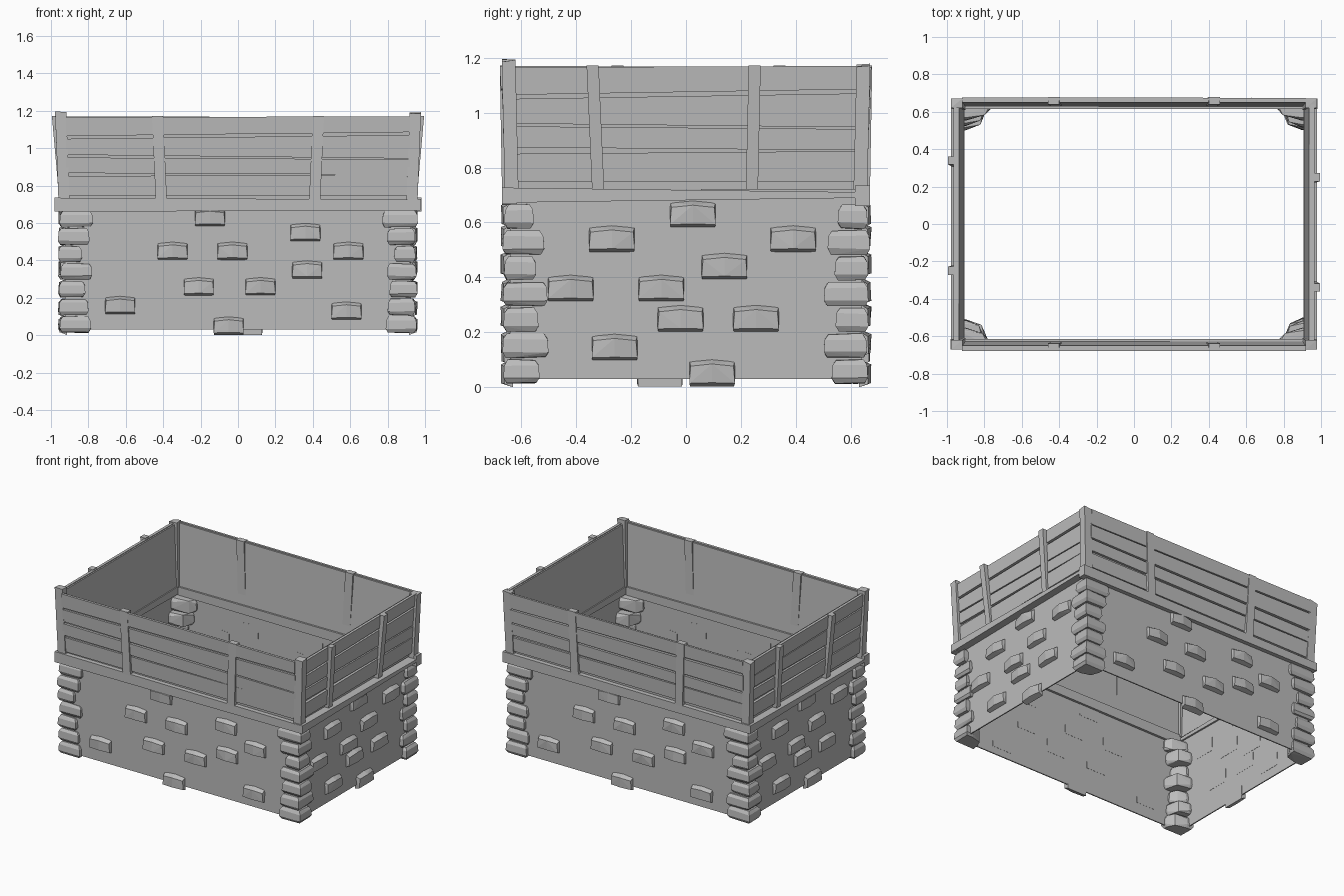
import bpy, bmesh, math, random
from mathutils import Matrix, Vector

if "Cube" in bpy.data.objects:
    bpy.data.objects.remove(bpy.data.objects["Cube"])

random.seed(4)
grey = bpy.data.materials.new("stone grey")
grey.diffuse_color = (0.5, 0.5, 0.5, 1)
grey.use_nodes = True
grey.node_tree.nodes["Principled BSDF"].inputs["Base Color"].default_value = grey.diffuse_color


class Part:
    """Collects convex solids into one flat-shaded object."""
    def __init__(self, name):
        self.name, self.bm = name, bmesh.new()

    def hull(self, pts, turn=0):
        rot = Matrix.Rotation(math.radians(turn), 3, 'Z')
        vs = [self.bm.verts.new(rot @ Vector(p)) for p in pts]
        bmesh.ops.convex_hull(self.bm, input=vs)

    def finish(self):
        bmesh.ops.dissolve_limit(self.bm, angle_limit=0.02, verts=self.bm.verts[:],
                                 edges=self.bm.edges[:])
        bmesh.ops.recalc_face_normals(self.bm, faces=self.bm.faces[:])
        mesh = bpy.data.meshes.new(self.name)
        self.bm.to_mesh(mesh)
        self.bm.free()
        mesh.materials.append(grey)
        bpy.context.collection.objects.link(bpy.data.objects.new(self.name, mesh))


def j(a=0.006):
    return random.uniform(-a, a)


# Side frame: u runs along the wall, d is the distance outwards, z is up
def bar(u0, u1, d0, d1, zl, zr, lean=0.0):
    """Straight board; zl / zr are (bottom, top) heights at its two ends."""
    pts = []
    for u, zs in ((u0, zl), (u1, zr)):
        for z in zs:
            o = lean * (z - 0.73)
            pts += [(u, -d0 - o, z), (u, -d1 - o, z)]
    return pts


def post(ub, ut, w, db, dt, thick, z0, z1):
    """Upright whose foot and head may be shifted sideways and outwards."""
    return [(u + s * w, -d + t, z) for u, d, z in ((ub, db, z0), (ut, dt, z1))
            for s in (-1, 1) for t in (0, thick)]


def stone(u, z, d, w=0.083, h=0.05):
    """Wall stone with a ridged front and sloping top."""
    pts = []
    for s, out, lift in ((-1, 0.024, 0), (0, 0.033, 0.008), (1, 0.024, 0)):
        pts += [(u + s * w, -d + 0.01, z + h * 0.9 + lift),
                (u + s * w * 0.96, -d + 0.01, z - h + lift * 0.5),
                (u + s * w * 0.94, -d - out + j(0.003), z + h * 0.5 + lift),
                (u + s * w, -d - out - j(0.003), z - h * 0.75 + lift * 0.3)]
    return pts


long_stones = [(-.15, .63), (-.35, .45), (-.03, .45), (.36, .55), (.59, .45), (.37, .35),
               (-.21, .26), (.12, .26), (-.63, .16), (.58, .13), (-.05, .05)]
short_stones = [(.025, .63), (-.27, .54), (.39, .54), (.14, .44), (-.42, .36), (-.09, .36),
                (-.02, .25), (.255, .25), (-.26, .145), (.095, .052)]
boards = [(.75, .85, .745, .86), (.87, .95, .86, .94),
          (.965, 1.05, .95, 1.07), (1.06, 1.165, 1.08, 1.17)]

walls, stones = Part("stone_walls"), Part("wall_stones")
rails, panels = Part("ledge_beams"), Part("inner_panels")
planks, posts = Part("side_planks"), Part("middle_posts")

# Four sides: front, right, back, left
for turn in (0, 90, 180, 270):
    long = turn % 180 == 0
    half, dist = (0.92, 0.64) if long else (0.64, 0.925)
    walls.hull(bar(-half, half, dist - 0.008, dist, (.03, .69), (.03, .69)), turn)
    for u, z in (long_stones if long else short_stones):
        stones.hull(stone(u, z, dist, 0.08 if long else 0.083), turn)
    # ledge beam between stone and timber
    if long:
        rails.hull(bar(-.98, .975, .615, .67, (.66, .735), (.668, .725)), turn)
    else:
        rails.hull(bar(-.668, .668, .905, .978, (.672, .727), (.69, .71)), turn)
    # thin inner panel and the outside planks
    lean = 0.05
    inner = dist - 0.012
    panels.hull(bar(-half, half, inner, inner + .01, (.72, 1.16), (.72, 1.165), lean), turn)
    for a, b, c, e in boards:
        t = 0.017 + j(0.003)
        planks.hull(bar(-half, half, inner + .01, inner + .01 + t,
                        (a + j(), b), (c + j(), e), lean), turn)
    # two middle posts
    for ub, ut in (((-.41, -.43), (.41, .43)) if long else ((-.32, -.34), (.24, .25))):
        w = 0.03 if long else 0.022
        posts.hull(post(ub, ut, w, dist + .03, dist + (.038 if long else .07),
                        .04, .72, 1.172), turn)

for p in (walls, stones, rails, panels, planks, posts):
    p.finish()

# Corner posts and stacked corner stones
cposts, quoins = Part("corner_posts"), Part("corner_stones")
inset_x = [.79, .79, .82, .79, .83, .79, .77]
inset_y = [.53, .51, .54, .50, .55, .52, .55]
for sx in (-1, 1):
    for sy in (-1, 1):
        z1 = 1.19 if sy < 0 else 1.172
        cposts.hull([(sx * (x + o), sy * (y + o * .6), z + (j(.008) if z > 1 else 0))
                     for z, o in ((.72, 0), (z1, .018))
                     for x in (.9, .96) for y in (.61, .66)])
        for i in range(7):
            z = 0.012 + i * 0.094
            ix, iy = inset_x[i] + j(.01), inset_y[i] + j(.01)
            ox, oy = .955 + j(.008), .664 + j(.006)
            pts = []
            # plan outline with a diagonal back, drawn in at the top and bottom
            for zz, s in ((z, .012), (z + .02, 0), (z + .065, .003), (z + .085, .016)):
                pts += [(sx * x, sy * y, zz + j(.003) + .003) for x, y in
                        ((ox - s, oy - s), (ix + s, oy - s), (ix + s, .62),
                         (ix + .035, iy + .03), (.9, iy + s), (ox - s, iy + s))]
            quoins.hull(pts)
cposts.finish()
quoins.finish()
